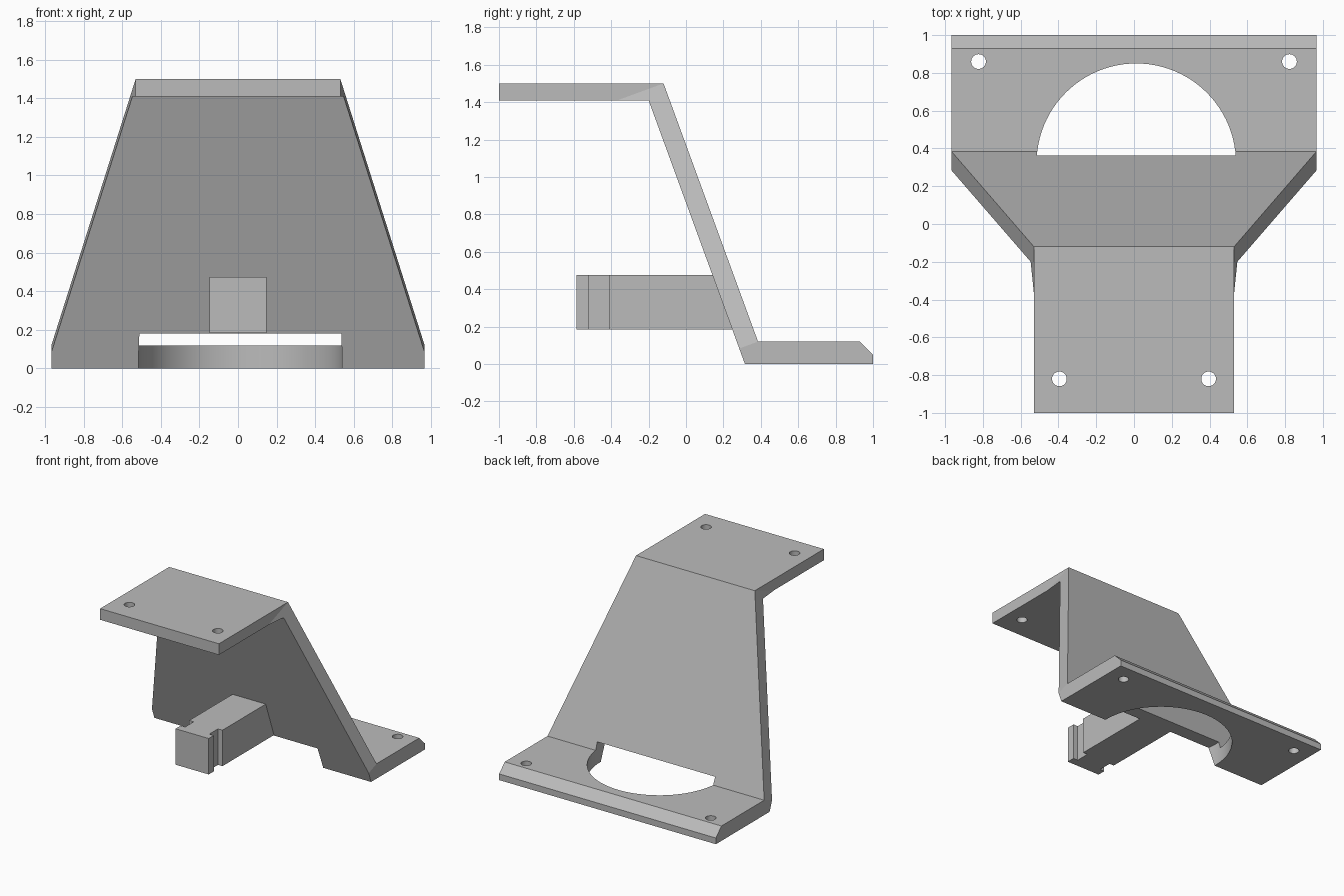
import bpy, bmesh, math
from mathutils import Vector

if "Cube" in bpy.data.objects:
    bpy.data.objects.remove(bpy.data.objects["Cube"], do_unlink=True)

# Single grey material
grey = bpy.data.materials.new("plain grey")
grey.use_nodes = True
grey.diffuse_color = (0.5, 0.5, 0.5, 1)
grey.node_tree.nodes["Principled BSDF"].inputs["Base Color"].default_value = (0.5, 0.5, 0.5, 1)


def prism(name, points, u, v, start, end):
    """Extrude the 2D outline (along axes u, v) from offset start to offset end."""
    bm = bmesh.new()
    u, v, start, end = Vector(u), Vector(v), Vector(start), Vector(end)
    face = bm.faces.new([bm.verts.new(u * a + v * b + start) for a, b in points])
    new = bmesh.ops.extrude_face_region(bm, geom=[face])["geom"]
    bmesh.ops.translate(bm, vec=end - start, verts=[g for g in new if isinstance(g, bmesh.types.BMVert)])
    bmesh.ops.recalc_face_normals(bm, faces=bm.faces[:])
    mesh = bpy.data.meshes.new(name)
    bm.to_mesh(mesh)
    bm.free()
    obj = bpy.data.objects.new(name, mesh)
    bpy.context.collection.objects.link(obj)
    mesh.materials.append(grey)
    return obj


def circle(x, y, r, n):
    return [(x + r * math.cos(math.tau * i / n), y + r * math.sin(math.tau * i / n)) for i in range(n)]


def boolean(target, cutter, operation):
    mod = target.modifiers.new(cutter.name, "BOOLEAN")
    mod.operation, mod.object, mod.solver = operation, cutter, "EXACT"
    bpy.ops.object.select_all(action="DESELECT")
    bpy.context.view_layer.objects.active = target
    target.select_set(True)
    bpy.ops.object.modifier_apply(modifier=mod.name)
    bpy.data.objects.remove(cutter, do_unlink=True)


X, Y, Z = (1, 0, 0), (0, 1, 0), (0, 0, 1)

# Bent plate: side profile (y, z) extruded across the width
profile = [(-1, 1.5), (-0.12, 1.5), (0.385, 0.12), (0.93, 0.12), (1, 0.05),
           (1, 0), (0.315, 0), (-0.2, 1.41), (-1, 1.41)]
bracket = prism("bent_bracket", profile, Y, Z, (-1.1, 0, 0), (1.1, 0, 0))

# Tapered outline, square to the sloping web
up = Vector((0, -0.505, 1.38)).normalized()
normal = Vector((0, 1.38, 0.505)).normalized()
half = [(0.967, -0.8), (0.967, -0.02), (0.53, 1.45), (0.53, 2.2)]
outline = half + [(-x, s) for x, s in reversed(half)]
boolean(bracket, prism("taper", outline, X, up, normal * -2, normal * 2), "INTERSECT")

# Large round opening through the base and the foot of the web
boolean(bracket, prism("opening", circle(0.012, 0.322, 0.528, 96), X, Y, (0, 0, -0.1), (0, 0, 0.18)),
        "DIFFERENCE")

# Screw holes, two in each flange
for side in (-1, 1):
    for x, y, z in ((0.395, -0.82, 1.45), (0.823, 0.86, 0.06)):
        hole = prism("screw_hole", circle(side * x, y, 0.039, 32), X, Y, (0, 0, z - 0.2), (0, 0, z + 0.2))
        boolean(bracket, hole, "DIFFERENCE")

# Arm with a vertical groove on each side near its tip
half = [(0.148, 0.2), (0.148, -0.41), (0.108, -0.41), (0.108, -0.52), (0.148, -0.52), (0.148, -0.585)]
arm = prism("grooved_arm", half + [(-x, y) for x, y in reversed(half)], X, Y, (0, 0, 0.185), (0, 0, 0.475))
for vert in arm.data.vertices:  # slant the root so that it ends inside the web
    if vert.co.y > 0.1:
        vert.co.y = 0.35 - 0.366 * vert.co.z

# Smooth round walls, sharp edges elsewhere
bpy.ops.object.select_all(action="DESELECT")
bpy.context.view_layer.objects.active = bracket
bracket.select_set(True)
bpy.ops.object.shade_smooth_by_angle(angle=math.radians(15))
